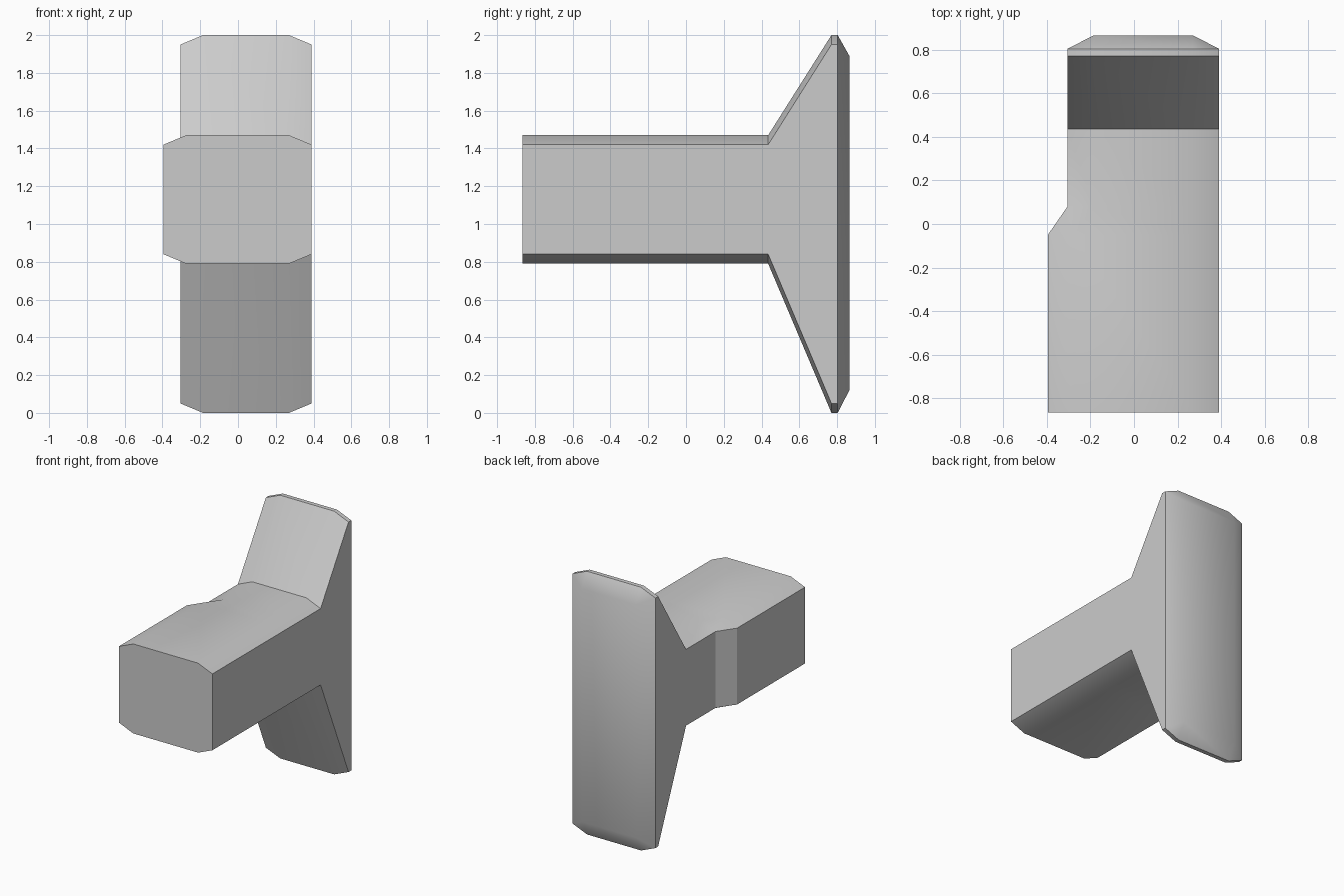
import bpy, bmesh, math

cube = bpy.data.objects.get("Cube")
if cube:
    bpy.data.objects.remove(cube, do_unlink=True)

grey = bpy.data.materials.new("plain grey")
grey.use_nodes = True
colour = (0.6, 0.6, 0.6, 1)
grey.diffuse_color = colour
grey.node_tree.nodes["Principled BSDF"].inputs["Base Color"].default_value = colour

RIGHT, STEP, LEFT = -0.395, -0.305, 0.39
CUT_X, CUT_Z = 0.12, 0.05


def section(bm, y, x0, x1, z0, z1, cx=CUT_X, cz=CUT_Z):
    """Rectangle across the part with cut corners."""
    pts = [(x0 + cx, z0), (x1 - cx, z0), (x1, z0 + cz), (x1, z1 - cz),
           (x1 - cx, z1), (x0 + cx, z1), (x0, z1 - cz), (x0, z0 + cz)]
    return [bm.verts.new((x, y, z)) for x, z in pts]


bm = bmesh.new()
rings = [
    # stem with a step on its right side
    section(bm, -0.865, RIGHT, LEFT, 0.79, 1.47),
    section(bm, -0.05, RIGHT, LEFT, 0.79, 1.47),
    section(bm, 0.08, STEP, LEFT, 0.79, 1.47),
    section(bm, 0.435, STEP, LEFT, 0.79, 1.47),
    # flared plate
    section(bm, 0.77, STEP, LEFT, 0, 2),
    section(bm, 0.803, STEP, LEFT, 0, 2),
    # bevelled back with square corners
    section(bm, 0.865, STEP + CUT_X, LEFT - CUT_X, 0.12, 1.89, 0, 0),
]
for a, b in zip(rings, rings[1:]):
    for i in range(len(a)):
        j = (i + 1) % len(a)
        bm.faces.new((a[i], a[j], b[j], b[i]))
bm.faces.new(rings[0])
bm.faces.new(rings[-1])
bmesh.ops.remove_doubles(bm, verts=bm.verts, dist=0.001)
bmesh.ops.recalc_face_normals(bm, faces=bm.faces)

mesh = bpy.data.meshes.new("stem_and_plate")
bm.to_mesh(mesh)
bm.free()
mesh.materials.append(grey)
part = bpy.data.objects.new("stem_and_plate", mesh)
bpy.context.collection.objects.link(part)
bpy.ops.object.select_all(action='DESELECT')
part.select_set(True)
bpy.context.view_layer.objects.active = part
bpy.ops.object.shade_smooth_by_angle(angle=math.radians(32))
